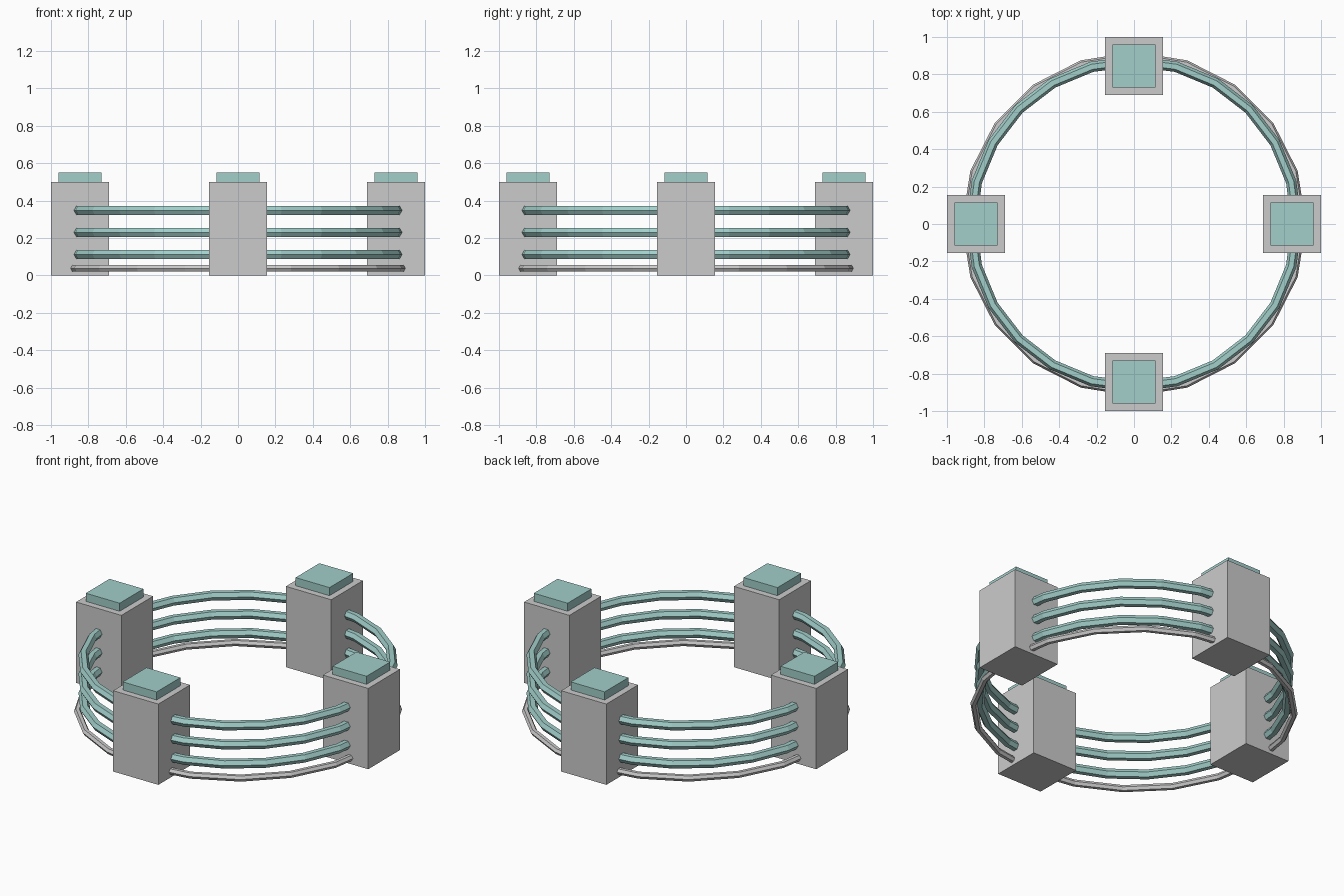
import bpy
from math import cos, sin, pi

if "Cube" in bpy.data.objects:
    bpy.data.objects.remove(bpy.data.objects["Cube"])

teal = bpy.data.materials.new("teal")
teal.diffuse_color = (0.36, 0.62, 0.59, 1)
teal.use_nodes = True
teal.node_tree.nodes["Principled BSDF"].inputs["Base Color"].default_value = teal.diffuse_color


def box(name, x, y, z0, z1, width, mat=None):
    bpy.ops.mesh.primitive_cube_add(size=1, location=(x, y, (z0 + z1) / 2))
    ob = bpy.context.object
    ob.name = name
    ob.scale = (width, width, z1 - z0)
    bpy.ops.object.transform_apply(location=False, rotation=False, scale=True)
    if mat:
        ob.data.materials.append(mat)


def ring(name, z, radius, thickness, segments, mat=None):
    bpy.ops.mesh.primitive_torus_add(location=(0, 0, z), major_radius=radius,
                                     minor_radius=thickness,
                                     major_segments=segments, minor_segments=6)
    ob = bpy.context.object
    ob.name = name
    if mat:
        ob.data.materials.append(mat)


# Four corner posts with raised caps
for i, side in enumerate(("right", "back", "left", "front")):
    x, y = 0.845 * cos(i * pi / 2), 0.845 * sin(i * pi / 2)
    box(side + "_post", x, y, 0, 0.5, 0.31)
    box(side + "_post_cap", x, y, 0.5, 0.55, 0.232, teal)

# Three hexagonal-section rope rails
for name, z in (("lower", 0.112), ("middle", 0.23), ("upper", 0.348)):
    ring(name + "_rail", z, 0.87, 0.028, 24, teal)

# Thin base ring
ring("base_ring", 0.038, 0.90, 0.02, 20)
